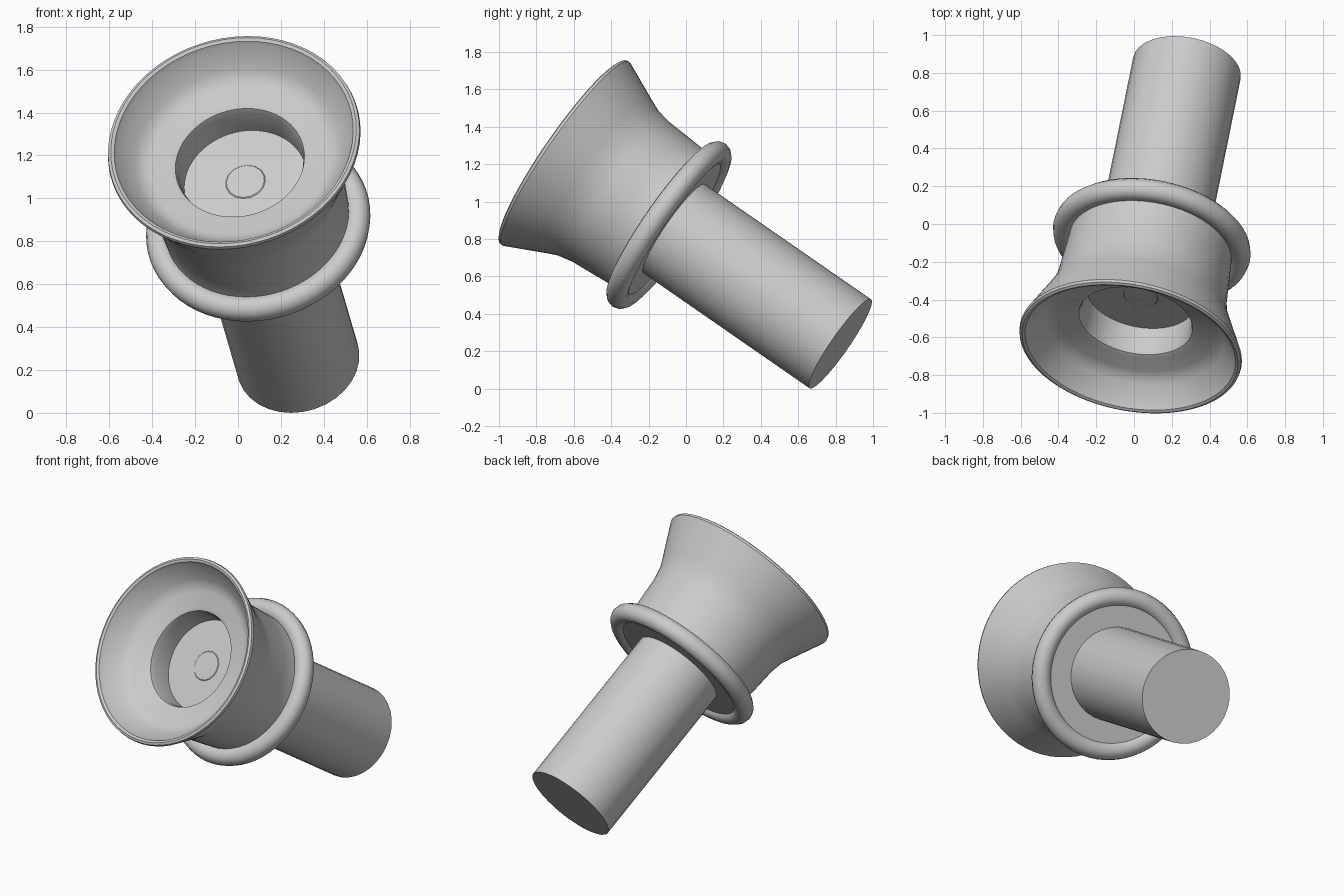
import bpy, bmesh, math
from mathutils import Vector, Matrix

if "Cube" in bpy.data.objects:
    bpy.data.objects.remove(bpy.data.objects["Cube"])

# Tilted main axis: from the shaft's free end towards the flared mouth
BASE = Vector((0.28, 0.825, 0.24))
AXIS = Vector((-0.30, -1.48, 1.025)).normalized()
FRAME = Matrix.Translation(BASE) @ AXIS.to_track_quat('Z', 'Y').to_matrix().to_4x4()


def lathe(name, profile, sides, angle=35):
    """Revolve (radius, distance along axis) points; radius 0 closes an end."""
    bm = bmesh.new()
    rings = []
    for r, t in profile:
        if r == 0:
            rings.append([bm.verts.new((0, 0, t))])
        else:
            rings.append([bm.verts.new((r * math.cos(2 * math.pi * i / sides),
                                        r * math.sin(2 * math.pi * i / sides), t))
                          for i in range(sides)])
    for a, b in zip(rings, rings[1:]):
        for i in range(sides):
            j = (i + 1) % sides
            quad = [a[i % len(a)], a[j % len(a)], b[j % len(b)], b[i % len(b)]]
            bm.faces.new(list(dict.fromkeys(quad)))
    bmesh.ops.recalc_face_normals(bm, faces=bm.faces)
    mesh = bpy.data.meshes.new(name)
    bm.to_mesh(mesh)
    bm.free()
    obj = bpy.data.objects.new(name, mesh)
    obj.matrix_world = FRAME
    bpy.context.collection.objects.link(obj)
    bpy.ops.object.select_all(action='DESELECT')
    obj.select_set(True)
    bpy.context.view_layer.objects.active = obj
    bpy.ops.object.shade_smooth_by_angle(angle=math.radians(angle))
    return obj


# Plain cylindrical shaft
lathe("shaft", [(0, 0), (0.29, 0), (0.29, 1.2), (0, 1.2)], 32)

# Cup: back plate, body, flared mouth, rounded lip, inner ledge and round recess
lathe("flared_cup", [
    (0, 1.095), (0.46, 1.095), (0.435, 1.16), (0.445, 1.30), (0.455, 1.45),
    (0.472, 1.535), (0.50, 1.60), (0.597, 1.81), (0.594, 1.825), (0.58, 1.832),
    (0.565, 1.825), (0.555, 1.805), (0.485, 1.715), (0.455, 1.69), (0.42, 1.675),
    (0.33, 1.66), (0.305, 1.65), (0.295, 1.62), (0.29, 1.49), (0, 1.49)], 64)

# Rounded collar ring around the back of the cup
ring = [(0.47 + 0.06 * math.cos(a), 1.13 + 0.06 * math.sin(a))
        for a in (2 * math.pi * k / 12 for k in range(13))]
collar = lathe("collar_ring", ring, 64, 60)
bm = bmesh.new()
bm.from_mesh(collar.data)
bmesh.ops.remove_doubles(bm, verts=bm.verts, dist=0.0005)
bmesh.ops.recalc_face_normals(bm, faces=bm.faces)
bm.to_mesh(collar.data)
bm.free()

# Small shallow boss on the recess floor
lathe("recess_boss", [(0, 1.485), (0.1, 1.485), (0.09, 1.494), (0, 1.496)], 16)
